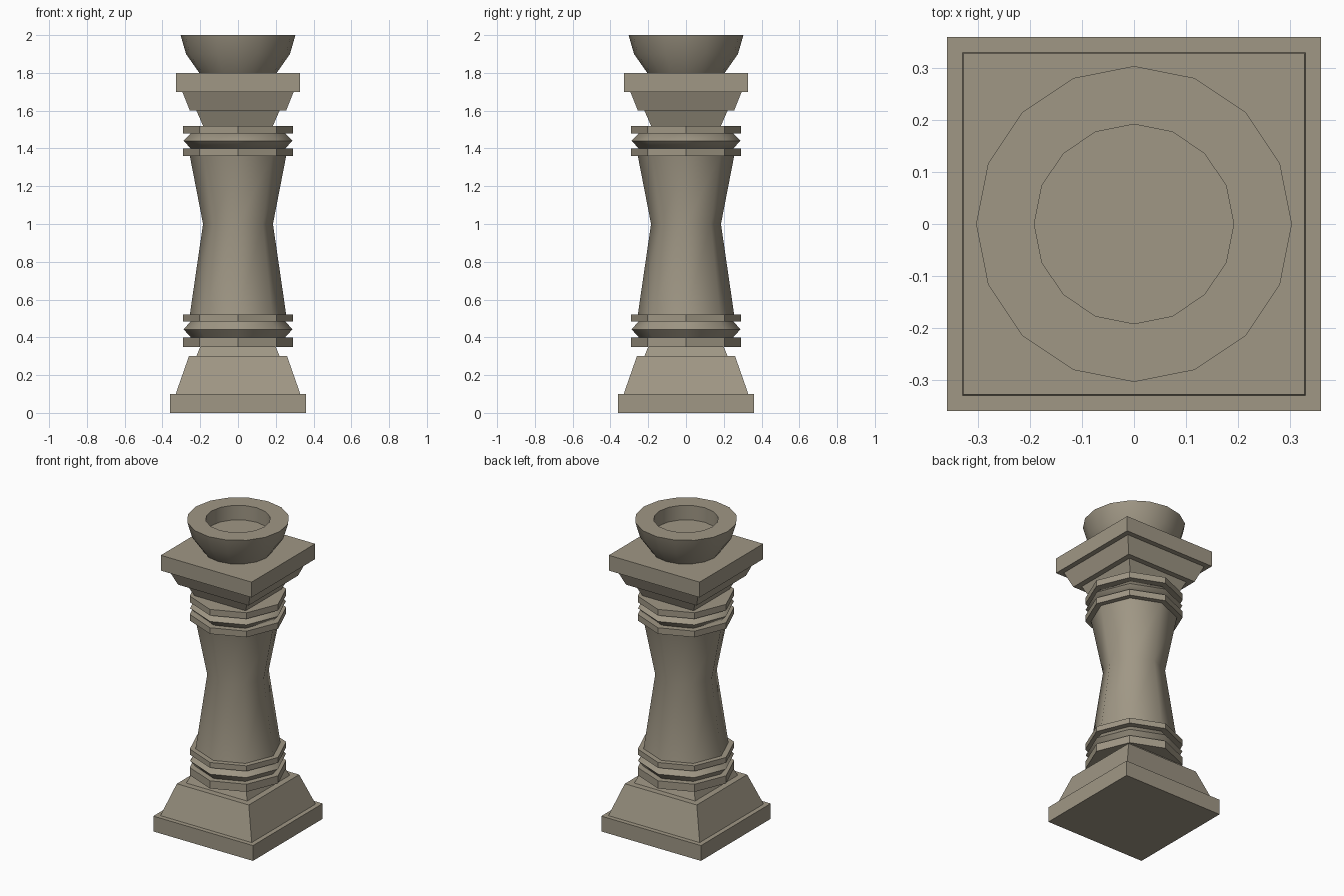
import bpy, bmesh, math

if "Cube" in bpy.data.objects:
    bpy.data.objects.remove(bpy.data.objects["Cube"])

stone = bpy.data.materials.new("warm_grey_stone")
stone.diffuse_color = (0.35, 0.31, 0.235, 1)
stone.use_nodes = True
stone.node_tree.nodes["Principled BSDF"].inputs["Base Color"].default_value = stone.diffuse_color


def turned(name, profile, sides, smooth_angle=None):
    """Closed solid from (half width, z) rings; 4 sides gives a square aligned to the axes."""
    square = sides == 4
    scale = math.sqrt(2) if square else 1
    start = math.pi / 4 if square else 0
    bm = bmesh.new()
    rings = []
    for r, z in profile:
        rings.append([bm.verts.new((r * scale * math.cos(start + i * math.tau / sides),
                                    r * scale * math.sin(start + i * math.tau / sides), z))
                      for i in range(sides)])
    for a, b in zip(rings, rings[1:]):
        for i in range(sides):
            j = (i + 1) % sides
            bm.faces.new((a[i], a[j], b[j], b[i]))
    bm.faces.new(rings[0][::-1])
    bm.faces.new(rings[-1])
    bmesh.ops.recalc_face_normals(bm, faces=bm.faces)
    if smooth_angle:
        for f in bm.faces:
            f.smooth = True
        for e in bm.edges:
            e.smooth = e.calc_face_angle(0) < math.radians(smooth_angle)
    mesh = bpy.data.meshes.new(name)
    bm.to_mesh(mesh)
    bm.free()
    mesh.materials.append(stone)
    obj = bpy.data.objects.new(name, mesh)
    bpy.context.collection.objects.link(obj)
    return obj


# Square base
turned("base_slab", [(0.36, 0), (0.36, 0.1)], 4)
turned("base_slope", [(0.33, 0.1), (0.26, 0.3)], 4)
turned("base_neck", [(0.22, 0.3), (0.2, 0.35)], 4)

# Octagonal collars below and above the shaft
for label, z0, low, high in (("lower", 0.35, 0.05, 0.035), ("upper", 1.36, 0.04, 0.04)):
    mid0 = z0 + low
    top = 0.52 if label == "lower" else 1.52
    mid1 = top - high
    turned(label + "_collar_bottom_band", [(0.29, z0), (0.29, mid0)], 8)
    turned(label + "_collar_bead",
           [(0.25, mid0), (0.288, (mid0 + mid1) / 2), (0.25, mid1)], 8, 50)
    turned(label + "_collar_top_band", [(0.29, mid1), (0.29, top)], 8)

# Waisted octagonal shaft
turned("shaft", [(0.255, 0.52), (0.185, 1.0), (0.255, 1.36)], 8, 50)

# Square capital
turned("capital_neck", [(0.185, 1.52), (0.22, 1.6)], 4)
turned("capital_slope", [(0.255, 1.6), (0.295, 1.7)], 4)
turned("capital_slab", [(0.328, 1.7), (0.328, 1.8)], 4)

# Round bowl with a straight-walled recess
turned("bowl", [(0.205, 1.8), (0.275, 1.9), (0.304, 2.0), (0.192, 2.0), (0.192, 1.905)], 16, 40)
